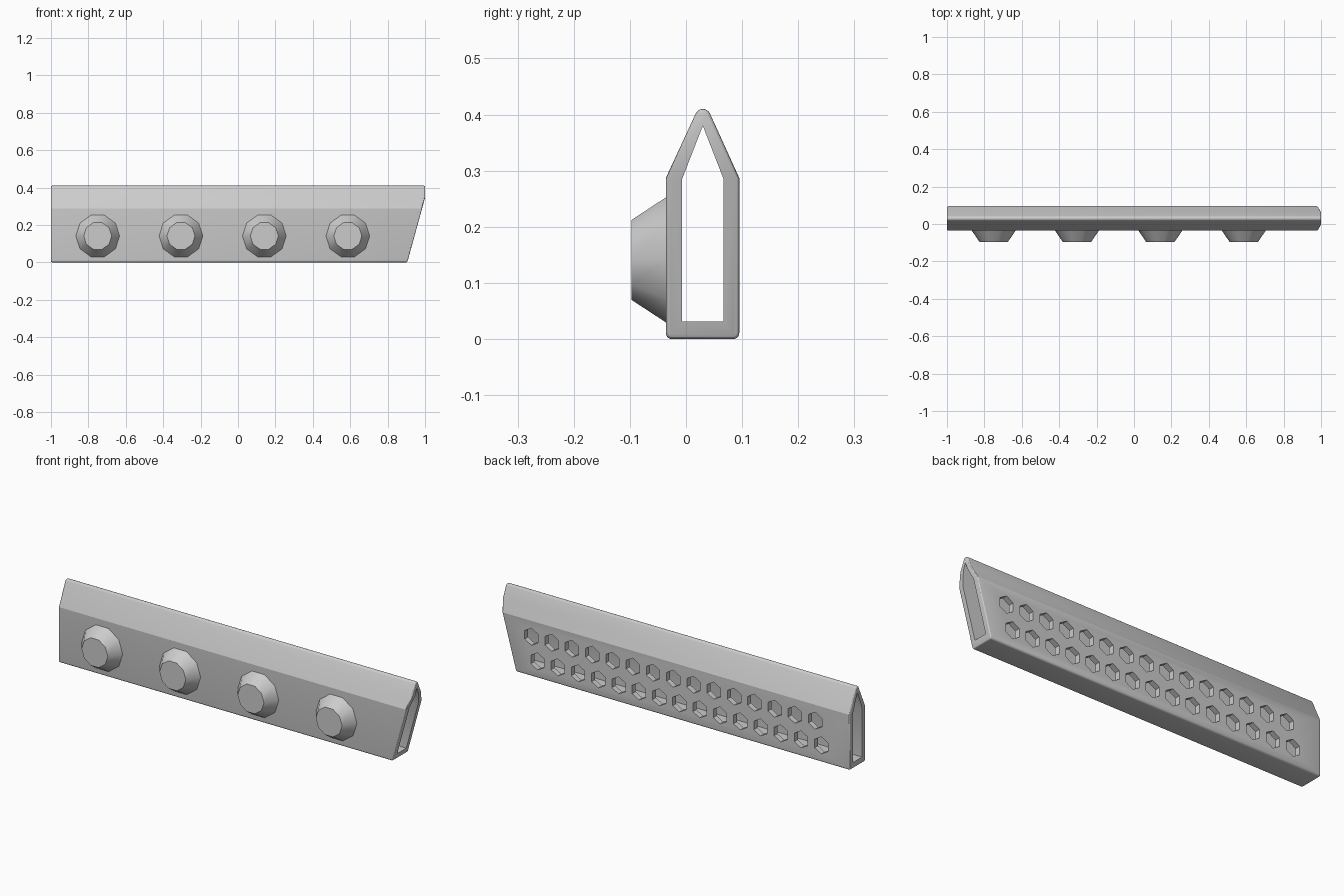
import bpy, bmesh, math
from mathutils import Vector, Matrix

if "Cube" in bpy.data.objects:
    bpy.data.objects.remove(bpy.data.objects["Cube"])

grey = bpy.data.materials.new("light grey")
grey.diffuse_color = (0.6, 0.6, 0.6, 1)
grey.use_nodes = True
grey.node_tree.nodes["Principled BSDF"].inputs["Base Color"].default_value = grey.diffuse_color
MID = 0.03          # y of the tube's centre plane


def make_object(name, bm, smooth=None):
    bmesh.ops.recalc_face_normals(bm, faces=bm.faces)
    mesh = bpy.data.meshes.new(name)
    bm.to_mesh(mesh)
    bm.free()
    mesh.materials.append(grey)
    ob = bpy.data.objects.new(name, mesh)
    bpy.context.collection.objects.link(ob)
    return ob


def smooth(ob, degrees):
    bpy.ops.object.select_all(action='DESELECT')
    ob.select_set(True)
    bpy.context.view_layer.objects.active = ob
    bpy.ops.object.shade_smooth_by_angle(angle=math.radians(degrees))


def prism(bm, ring, direction):
    """Closed prism from a ring of points swept along a direction."""
    face = bm.faces.new([bm.verts.new(p) for p in ring])
    new = bmesh.ops.extrude_face_region(bm, geom=[face], use_keep_orig=True)["geom"]
    bmesh.ops.translate(bm, vec=direction, verts=[v for v in new if isinstance(v, bmesh.types.BMVert)])


def arc(y, z, r, a0, a1, n):
    angles = [math.radians(a0 + (a1 - a0) * i / n) for i in range(n + 1)]
    return [(y + r * math.cos(a), z + r * math.sin(a)) for a in angles]


# Tube body: house-shaped profile with rounded ridge and bottom corners
r = 0.011
profile = ([(0.095, 0.287)] + arc(MID, 0.396, 0.014, 24.6, 155.4, 8) + [(-0.036, 0.287)]
           + arc(-0.036 + r, r, r, 180, 270, 5) + arc(0.095 - r, r, r, 270, 360, 5))
bm = bmesh.new()
prism(bm, [(-1, y, z) for y, z in profile], (2, 0, 0))

# Slanted cut at the right end
cut = bmesh.ops.bisect_plane(bm, geom=bm.verts[:] + bm.edges[:] + bm.faces[:],
                             plane_co=(0.905, 0, 0), plane_no=Vector((0.345, 0, -0.095)).normalized(),
                             clear_outer=True)["geom_cut"]
bmesh.ops.holes_fill(bm, edges=[e for e in bm.edges if e.is_boundary])
bmesh.ops.recalc_face_normals(bm, faces=bm.faces)

# Softened end rims
rims = [e for e in bm.edges if len(e.link_faces) == 2
        and sum(abs(f.normal.x) > 0.5 for f in e.link_faces) == 1]
bmesh.ops.bevel(bm, geom=rims, offset=0.007, segments=3, profile=0.5, affect='EDGES', clamp_overlap=True)
body = make_object("tube_body", bm)

# Cutter for the hollow core
bm = bmesh.new()
core = [(-0.007, 0.031), (0.067, 0.031), (0.067, 0.285), (MID, 0.38), (-0.007, 0.285)]
prism(bm, [(-1.2, y, z) for y, z in core], (2.4, 0, 0))
core_cutter = make_object("core_cutter", bm)

# Cutter for the two staggered rows of hexagonal holes in the back wall
bm = bmesh.new()
for x0, z0 in ((0.816, 0.205), (0.781, 0.087)):
    for i in range(15):
        ring = [(x0 - 0.1157 * i + 0.044 * math.sin(k * math.pi / 3), 0.05,
                 z0 + 0.044 * math.cos(k * math.pi / 3)) for k in range(6)]
        prism(bm, ring, (0, 0.1, 0))
hole_cutter = make_object("hole_cutter", bm)

for cutter in (core_cutter, hole_cutter):
    cutter.hide_render = True
    mod = body.modifiers.new(cutter.name, 'BOOLEAN')
    mod.operation, mod.solver, mod.object = 'DIFFERENCE', 'EXACT', cutter
    bpy.context.view_layer.objects.active = body
    bpy.ops.object.modifier_apply(modifier=mod.name)
for cutter in (core_cutter, hole_cutter):
    bpy.data.objects.remove(cutter)
smooth(body, 23)

# Four ten-sided tapered knobs on the front
for n, x in enumerate((-0.75, -0.305, 0.141, 0.587)):
    bm = bmesh.new()
    bmesh.ops.create_cone(bm, cap_ends=True, segments=10, radius1=0.117, radius2=0.075, depth=0.061,
                          matrix=Matrix.Translation((x, -0.0665, 0.141))
                          @ Matrix.Rotation(math.pi / 2, 4, 'X') @ Matrix.Rotation(math.pi / 10, 4, 'Z'))
    # keep vertices on the horizontal axis so the top edge is level
    if max(v.co.x for v in bm.verts) - x < 0.115:
        bmesh.ops.rotate(bm, cent=(x, 0, 0.141), matrix=Matrix.Rotation(math.pi / 10, 3, 'Y'), verts=bm.verts)
    smooth(make_object(f"knob_{n + 1}", bm), 40)
